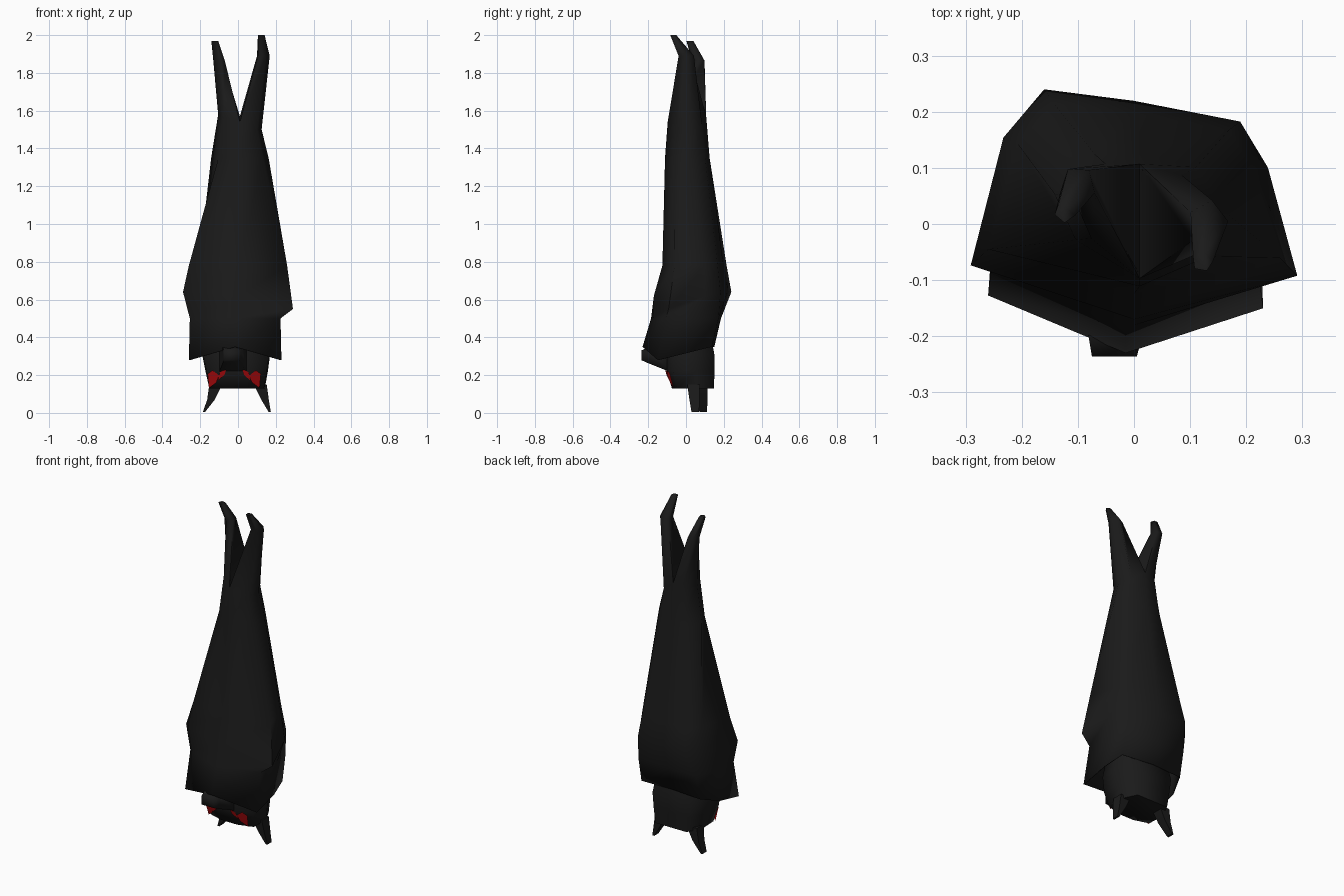
import bpy
import bmesh
import math
from mathutils import Vector

cube = bpy.data.objects.get("Cube")
if cube:
    bpy.data.objects.remove(cube)


def material(name, colour):
    mat = bpy.data.materials.new(name)
    mat.use_nodes = True
    mat.diffuse_color = colour
    mat.node_tree.nodes["Principled BSDF"].inputs["Base Color"].default_value = colour
    return mat


fur = material("charcoal fur", (0.0105, 0.0105, 0.0105, 1))
red = material("eye red", (0.4, 0.003, 0.004, 1))


def finish(bm, name, mat, smooth=40):
    """Turn a bmesh into a shaded object."""
    mesh = bpy.data.meshes.new(name)
    bm.to_mesh(mesh)
    bm.free()
    mesh.materials.append(mat)
    obj = bpy.data.objects.new(name, mesh)
    bpy.context.collection.objects.link(obj)
    bpy.ops.object.select_all(action='DESELECT')
    obj.select_set(True)
    bpy.context.view_layer.objects.active = obj
    bpy.ops.object.shade_smooth_by_angle(angle=math.radians(smooth))
    return obj


def skin(bm, rings, cap_start=True, cap_end=True):
    """Bridge a list of equal-length point rings."""
    loops = [[bm.verts.new(p) for p in ring] for ring in rings]
    count = len(loops[0])
    for low, high in zip(loops, loops[1:]):
        for i in range(count):
            j = (i + 1) % count
            bm.faces.new((low[i], low[j], high[j], high[i]))
    if cap_start:
        bm.faces.new(loops[0][::-1])
    if cap_end:
        bm.faces.new(loops[-1])


def loft(name, rings, smooth):
    bm = bmesh.new()
    skin(bm, rings)
    bmesh.ops.recalc_face_normals(bm, faces=bm.faces)
    finish(bm, name, fur, smooth)


def ring(outline, x, width, y, depth, z, lifts=None):
    """Scale a unit outline to a ring, with optional height offsets."""
    lifts = lifts or [0] * len(outline)
    return [Vector((x + u * width, y + v * depth, z + lift))
            for (u, v), lift in zip(outline, lifts)]


# Folded wings wrapped round the body; the order runs front, left, back, right
cloak = [(0, -1), (1, -.62), (.82, .32), (.65, .72), (0, .9), (-.55, 1), (-.8, .58), (-1, -.53)]
hem = [(0, -1), (1, -.58), (.98, .3), (.87, .93), (0, 1), (-.75, 1), (-.95, .4), (-1, -.46)]
waist = [(0, -1), (.8, -.55), (1, .12), (.66, .8), (0, 1), (-.53, 1), (-1, .4), (-.75, -.3)]
wrist_drop = [0, -.07, 0, .02, .02, .02, .02, .02]
rim_lift = [.05, -.02, .02, .05, .06, .05, .01, -.02]
hip_lift = [-.01, -.05, -.05, -.04, .02, .02, .03, .01]
wings = [
    ring(hem, -.015, .245, -.04, .19, .3, rim_lift),
    ring(hem, -.015, .24, 0, .185, .5),
    ring(cloak, 0, .291, .035, .205, .62, wrist_drop),
    ring(cloak, 0, .26, .045, .17, .78),
    ring(waist, .01, .152, .007, .118, 1.35),
    ring(waist, .01, .115, .005, .102, 1.55, hip_lift),
]


def limb(base, knee, foot):
    """A leg's rings from the hips to the hooked foot."""
    rings = [base]
    for centre, width, depth, turn in (knee, foot):
        rings.append([Vector(centre) + Vector((
            width * math.cos(turn + i * math.tau / 5),
            depth * math.sin(turn + i * math.tau / 5), 0)) for i in range(5)])
    return rings


# One skin: the wings, then the two legs splitting at the hips
hips = wings[-1]
bm = bmesh.new()
skin(bm, wings, cap_start=False, cap_end=False)
skin(bm, limb(hips[:5], ((.132, 0, 1.89), .036, .043, -2.4),
              ((.122, -.068, 2.0), .019, .017, -2.4)), cap_start=False)
skin(bm, limb(hips[4:] + hips[:1], ((-.1, .068, 1.865), .032, .036, .9),
              ((-.123, .022, 1.97), .019, .02, .9)), cap_start=False)
bmesh.ops.remove_doubles(bm, verts=bm.verts, dist=.0005)
body = finish(bm, "folded_wings_and_legs", fur, 85)
shell = body.modifiers.new("membrane thickness", 'SOLIDIFY')
shell.thickness = 0.006
shell.offset = -1

# Head with a flat face angled back at the cheeks, wider towards the neck
skull = [(-.36, -1), (.36, -1), (.97, -.75), (1, .2), (.7, 1), (-.7, 1), (-1, .2), (-.97, -.75)]
loft("head", [
    ring(skull, -.005, .147, .037, .112, .13),
    ring(skull, -.007, .165, .025, .125, .22),
    ring(skull, -.01, .18, .025, .125, .31),
    ring(skull, -.01, .16, .02, .11, .42),
], 75)

# Snout, a tapered box pointing forward
box = [(-1, -1), (1, -1), (1, 1), (-1, 1)]


def upright(x, width, z, height, y):
    return [Vector((x + u * width, y, z + v * height)) for u, v in box]


loft("snout", [upright(-.025, .075, .29, .075, -.08),
               upright(-.033, .048, .305, .042, -.2),
               upright(-.035, .04, .305, .026, -.236)], 85)

# Pointed ears hanging below the head, the right one set further back
for name, side, back in (("left_ear", 1, .04), ("right_ear", -1, .082)):
    loft(name, [ring(box, side * .118, .034, back, .033, .15),
                ring(box, side * .143, .02, back + .005, .027, .07),
                ring(box, side * .174 - .006, .006, back + .009, .02, .005)], 50)


# Slanted eyes on the angled cheeks, each split by a dark slit
def eye_plate(name, outline, side):
    bm = bmesh.new()
    points = []
    for x, z in outline:
        x = side * x - .02
        cheek = max(0, abs(x + .006) - .055) * .28
        points.append((x, -.083 - (z - .13) * .28 + cheek, z))
    if side < 0:
        points.reverse()
    bm.faces.new([bm.verts.new(p) for p in points])
    finish(bm, name, red)


# Outlines run anticlockwise as seen on the left eye
outer = [(.095, .16), (.134, .131), (.141, .206), (.115, .226), (.08, .198)]
inner = [(.04, .236), (.052, .2), (.088, .17), (.076, .215)]
for word, side in (("left", 1), ("right", -1)):
    eye_plate(word + "_eye_outer", outer, side)
    eye_plate(word + "_eye_inner", inner, side)
